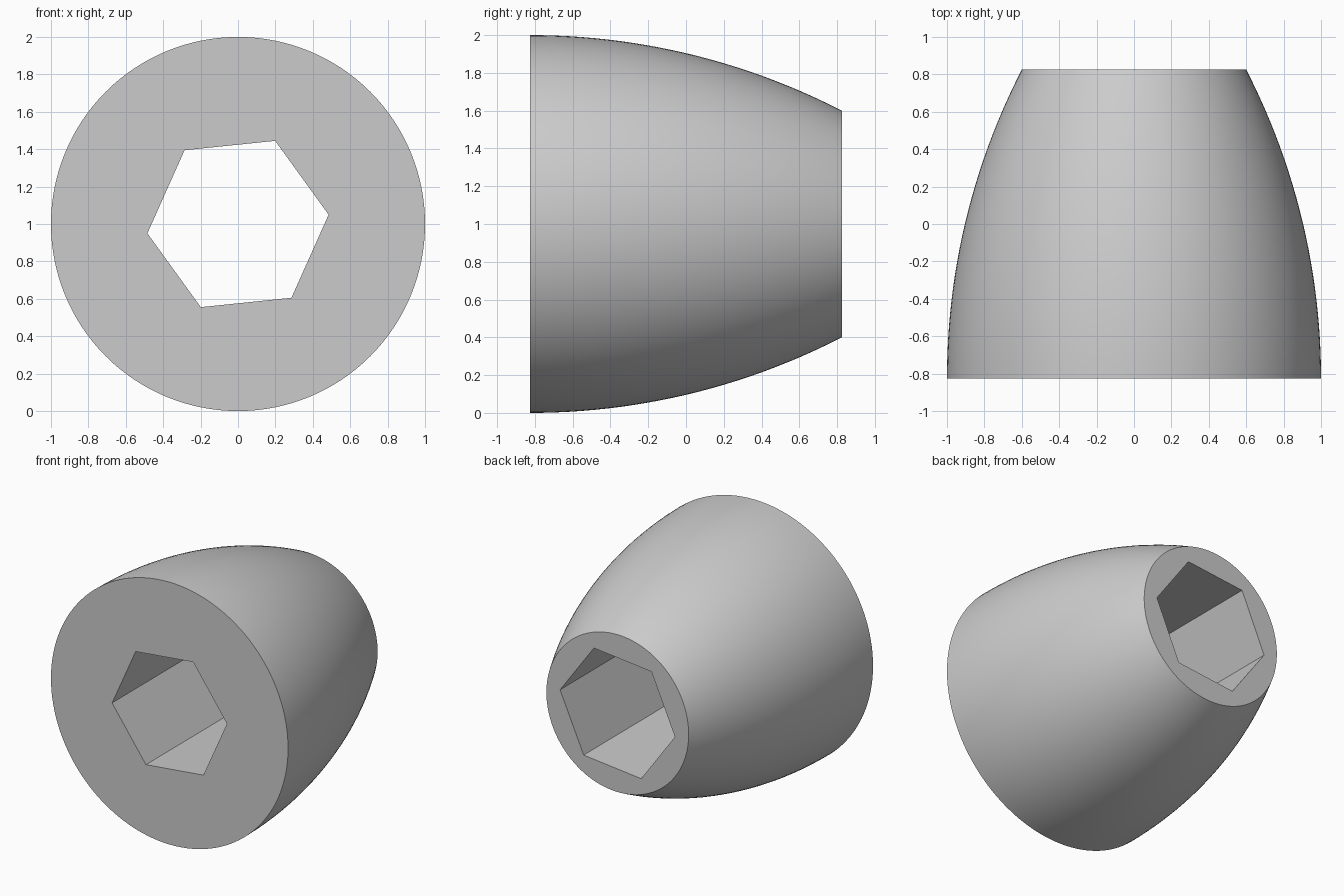
import bpy, bmesh, math
from mathutils import Matrix

cube = bpy.data.objects.get("Cube")
if cube:
    bpy.data.objects.remove(cube, do_unlink=True)

LENGTH, BASE_R, TIP_R = 1.65, 1.0, 0.6
HEX_R, HEX_TURN = 0.487, math.radians(5.9)
SIDES, STEPS = 128, 24

grey = bpy.data.materials.new("plain grey")
grey.use_nodes = True
colour = (0.6, 0.6, 0.6, 1)
grey.diffuse_color = colour
grey.node_tree.nodes["Principled BSDF"].inputs["Base Color"].default_value = colour


def make_object(name, bm):
    bmesh.ops.recalc_face_normals(bm, faces=bm.faces)
    mesh = bpy.data.meshes.new(name)
    bm.to_mesh(mesh)
    bm.free()
    obj = bpy.data.objects.new(name, mesh)
    bpy.context.collection.objects.link(obj)
    mesh.materials.append(grey)
    return obj


# Bullet-shaped body: rings along y following a circular arc, capped at both ends
drop = BASE_R - TIP_R
arc_r = (LENGTH ** 2 + drop ** 2) / (2 * drop)
bm = bmesh.new()
rings = []
for i in range(STEPS + 1):
    d = LENGTH * i / STEPS
    r = BASE_R - arc_r + math.sqrt(arc_r ** 2 - d ** 2)
    angles = [math.tau * k / SIDES for k in range(SIDES)]
    rings.append([bm.verts.new((r * math.cos(a), d - LENGTH / 2, 1 + r * math.sin(a)))
                  for a in angles])
for low, high in zip(rings, rings[1:]):
    for k in range(SIDES):
        n = (k + 1) % SIDES
        bm.faces.new((low[k], low[n], high[n], high[k]))
bm.faces.new(rings[0])
bm.faces.new(rings[-1])
body = make_object("tapered_body", bm)

# Hexagonal through-hole cutter
bm = bmesh.new()
ends = [[bm.verts.new((HEX_R * math.cos(HEX_TURN + math.tau * k / 6), y,
                       1 + HEX_R * math.sin(HEX_TURN + math.tau * k / 6)))
         for k in range(6)] for y in (-LENGTH, LENGTH)]
for k in range(6):
    n = (k + 1) % 6
    bm.faces.new((ends[0][k], ends[0][n], ends[1][n], ends[1][k]))
bm.faces.new(ends[0])
bm.faces.new(ends[1])
cutter = make_object("hex_hole_cutter", bm)
cutter.hide_render = True

# Cut the hole, then smooth the curved side and keep the rims and hole sharp
cut = body.modifiers.new("hex hole", "BOOLEAN")
cut.operation = "DIFFERENCE"
cut.solver = "EXACT"
cut.object = cutter
bpy.ops.object.select_all(action="DESELECT")
body.select_set(True)
bpy.context.view_layer.objects.active = body
bpy.ops.object.modifier_apply(modifier=cut.name)
bpy.data.objects.remove(cutter, do_unlink=True)
bpy.ops.object.shade_smooth_by_angle(angle=math.radians(30))
